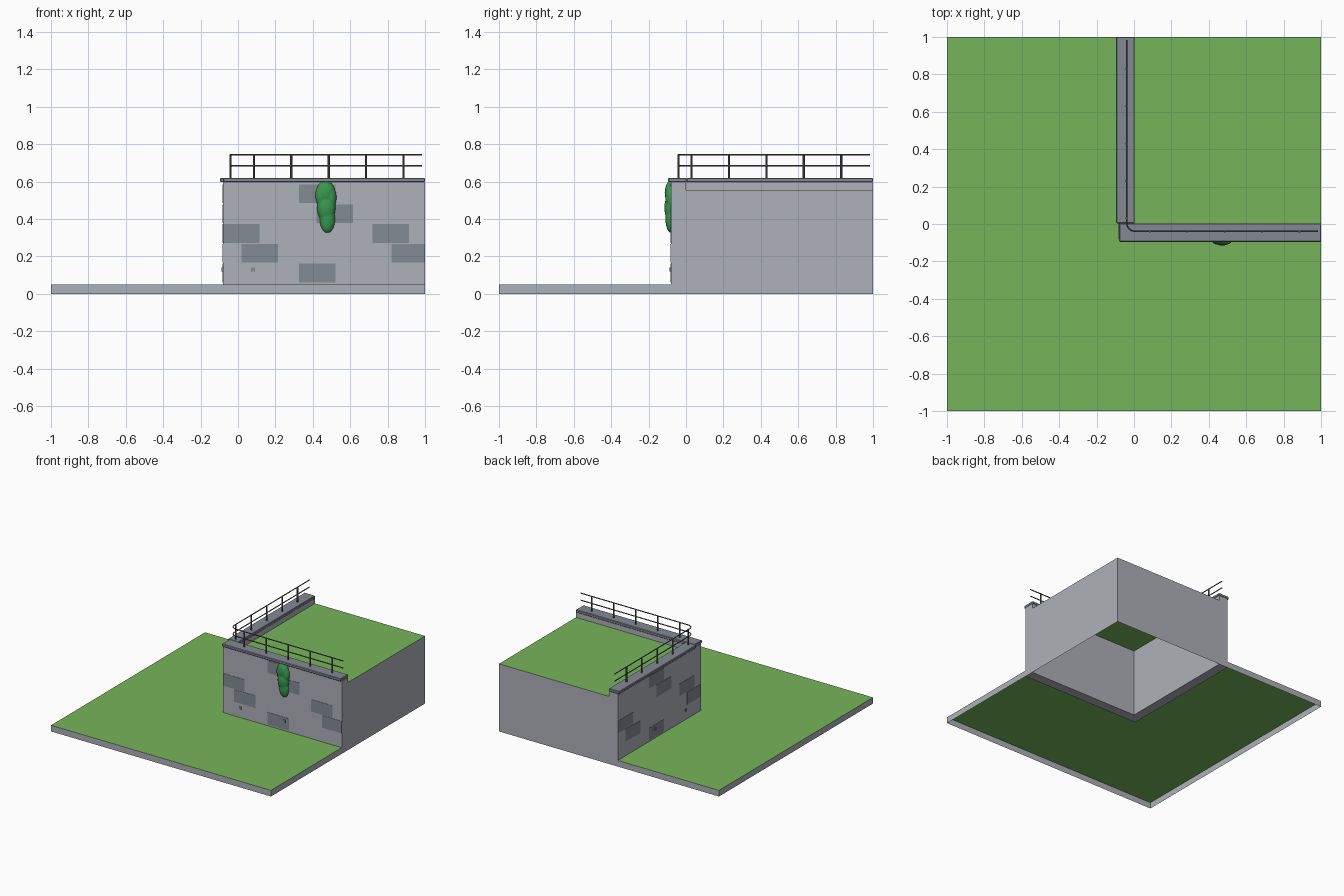
import bpy, bmesh, math
from mathutils import Vector, Matrix

old = bpy.data.objects.get("Cube")
if old:
    bpy.data.objects.remove(old, do_unlink=True)


def material(name, r, g, b):
    m = bpy.data.materials.new(name)
    m.use_nodes = True
    m.diffuse_color = (r, g, b, 1)
    m.node_tree.nodes["Principled BSDF"].inputs["Base Color"].default_value = (r, g, b, 1)
    return m


GRASS = material("grass green", 0.18, 0.46, 0.10)
STONE = material("pale stone", 0.42, 0.44, 0.48)
BLOCK = material("dark stone", 0.23, 0.26, 0.30)
CAP = material("slate coping", 0.23, 0.25, 0.29)
METAL = material("rail metal", 0.11, 0.11, 0.11)
LEAF = material("ivy green", 0.04, 0.31, 0.08)

T = 0.08          # wall thickness
WALL_TOP = 0.597
DECK = 0.62


def finish(name, bm, *mats):
    mesh = bpy.data.meshes.new(name)
    bm.to_mesh(mesh)
    bm.free()
    ob = bpy.data.objects.new(name, mesh)
    bpy.context.collection.objects.link(ob)
    for m in mats:
        mesh.materials.append(m)
    return ob


def box(name, lo, hi, mat):
    lo, hi = Vector(lo), Vector(hi)
    bm = bmesh.new()
    bmesh.ops.create_cube(bm, size=1)
    for v in bm.verts:
        v.co = (lo + hi) / 2 + v.co * (hi - lo)
    return finish(name, bm, mat)


def terrain(name, outline, z):
    """Grass sheet with stone skirts on the outer borders, open below."""
    bm = bmesh.new()
    top = [bm.verts.new((x, y, z)) for x, y in outline]
    low = [bm.verts.new((x, y, 0)) for x, y in outline]
    bm.faces.new(top)
    for i in range(len(top)):
        j = (i + 1) % len(top)
        a, b = top[i].co, top[j].co
        if any(abs(a[k]) == 1 and a[k] == b[k] for k in (0, 1)):
            bm.faces.new((low[i], low[j], top[j], top[i])).material_index = 1
    bmesh.ops.delete(bm, geom=[v for v in bm.verts if not v.link_faces], context="VERTS")
    return finish(name, bm, GRASS, STONE)


# Lower lawn and raised lawn
terrain("lower_ground", [(-1, -1), (1, -1), (1, -T), (-T, -T), (-T, 1), (-1, 1)], 0.05)
terrain("raised_ground", [(0, 0), (1, 0), (1, 1), (0, 1)], 0.555)

# L-shaped retaining wall
bm = bmesh.new()
base = bm.faces.new([bm.verts.new((x, y, 0)) for x, y in
                     [(-T, -T), (1, -T), (1, 0), (0, 0), (0, 1), (-T, 1)]])
ext = bmesh.ops.extrude_face_region(bm, geom=[base], use_keep_orig=True)
for v in ext["geom"]:
    if isinstance(v, bmesh.types.BMVert):
        v.co.z = WALL_TOP
bmesh.ops.recalc_face_normals(bm, faces=bm.faces)
finish("retaining_wall", bm, STONE)

# Coping stones with slightly eased edges
for name, lo, hi in (("front_coping", (-T, -0.095, WALL_TOP), (1, 0.003, DECK)),
                     ("side_coping", (-0.095, 0.003, WALL_TOP), (0.003, 1, DECK))):
    cap = box(name, lo, hi, CAP)
    bevel = cap.modifiers.new("eased_edges", "BEVEL")
    bevel.width = 0.004
    bevel.segments = 1


def on_wall(name, side, u0, u1, z0, z1, depth, mat):
    """Plate standing proud of the front wall (side 0) or the side wall (side 1)."""
    if side == 0:
        return box(name, (u0, -T - depth, z0), (u1, -T, z1), mat)
    return box(name, (-T - depth, u0, z0), (-T, u1, z1), mat)


# Darker stone blocks: (distance from the left end of the wall, row)
BLOCKS = [(0, 2), (0.1, 3), (0.405, 4), (0.405, 0), (0.5, 1), (0.8, 2), (0.9, 3)]
for side in (0, 1):
    for s, row in BLOCKS:
        e = min(s + 0.195, 1.08)
        u0, u1 = (s - T, e - T) if side == 0 else (1 - e, 1 - s)
        z = 0.485 - 0.106 * row
        on_wall("wall_block", side, u0, u1, z, z + 0.1, 0.002, BLOCK)
    # Drain outlets near the foot of the wall
    for u in ((0.08, 0.48) if side == 0 else (0.12, 0.52)):
        on_wall("drain_outlet", side, u - 0.01, u + 0.01, 0.12, 0.14, 0.008, BLOCK)

# Hand rails following the wall with a rounded corner
R = 0.05
C = -0.04
path = [(C, 0.985)]
for i in range(9):
    a = math.pi + i * math.pi / 16
    path.append((C + R + R * math.cos(a), C + R + R * math.sin(a)))
path.append((0.985, C))
for name, z in (("top_rail", 0.743), ("middle_rail", 0.685)):
    curve = bpy.data.curves.new(name, "CURVE")
    curve.dimensions = "3D"
    curve.bevel_depth = 0.004
    curve.bevel_resolution = 1
    curve.use_fill_caps = True
    sp = curve.splines.new("POLY")
    sp.points.add(len(path) - 1)
    for p, (x, y) in zip(sp.points, path):
        p.co = (x, y, z, 1)
    curve.materials.append(METAL)
    bpy.context.collection.objects.link(bpy.data.objects.new(name, curve))

# Rail posts
posts = [(0.085 + 0.2 * i, C) for i in range(5)] + [(C, 0.03 + 0.2 * i) for i in range(5)]
for x, y in posts:
    bm = bmesh.new()
    bmesh.ops.create_cone(bm, cap_ends=True, segments=8, radius1=0.006, radius2=0.006,
                          depth=0.743 - DECK + 0.004,
                          matrix=Matrix.Translation((x, y, (0.743 + DECK) / 2)))
    finish("rail_post", bm, METAL)

# Hanging ivy: overlapping blobs fused into one soft clump
bm = bmesh.new()
for x, z, rx, rz, ry in ((0.468, 0.54, 0.052, 0.066, 0.034), (0.445, 0.525, 0.032, 0.06, 0.03),
                         (0.495, 0.515, 0.032, 0.062, 0.03), (0.472, 0.46, 0.05, 0.075, 0.036),
                         (0.478, 0.4, 0.042, 0.075, 0.03)):
    m = Matrix.Translation((x, -T, z)) @ Matrix.Diagonal((rx, ry, rz, 1))
    bmesh.ops.create_uvsphere(bm, u_segments=20, v_segments=12, radius=1, matrix=m)
ivy = finish("hanging_ivy", bm, LEAF)
mod = ivy.modifiers.new("fuse", "REMESH")
mod.mode = "VOXEL"
mod.voxel_size = 0.006
mod.use_smooth_shade = True
mod = ivy.modifiers.new("soften", "SMOOTH")
mod.iterations = 2
